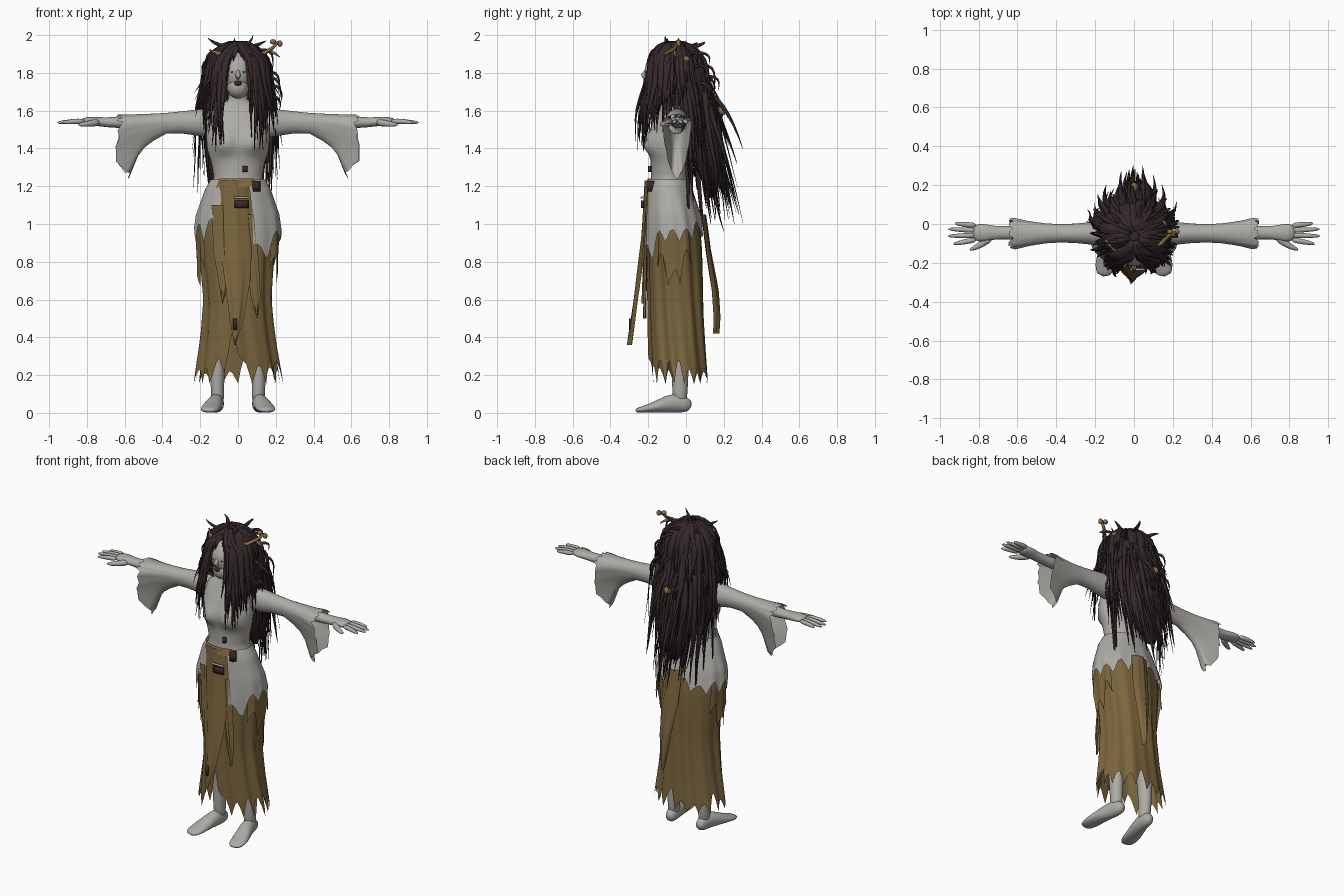
import bpy, bmesh, random
from math import sin, cos, pi, exp, sqrt
from mathutils import Vector as V

random.seed(7)
R = random.uniform

def material(name, col):
    m = bpy.data.materials.new(name)
    m.diffuse_color = (*col, 1)
    return m

GREY = material("pale grey", (0.42, 0.41, 0.38))
CLOTH = material("ochre cloth", (0.195, 0.13, 0.047))
HAIR = material("dark hair", (0.036, 0.022, 0.023))
BONE = material("ornament tan", (0.25, 0.155, 0.055))
DARK = material("dark leather", (0.045, 0.02, 0.017))

class Part:
    """Collects tubes, grids and balls into one object."""
    def __init__(self, name, mat):
        self.name, self.mat, self.bm = name, mat, bmesh.new()

    def grid(self, rows, closed=False, caps=False):
        vs = [[self.bm.verts.new(p) for p in r] for r in rows]
        n = len(rows[0])
        for a, b in zip(vs, vs[1:]):
            for j in range(n if closed else n - 1):
                k = (j + 1) % n
                self.bm.faces.new((a[j], a[k], b[k], b[j]))
        if caps:
            self.bm.faces.new(vs[0][::-1])
            self.bm.faces.new(vs[-1])
        return self

    def tube(self, pts, radii, ref=(0, 1, 0), n=10):
        pts, ref, rows = [V(p) for p in pts], V(ref), []
        for i, p in enumerate(pts):
            t = (pts[min(i + 1, len(pts) - 1)] - pts[max(i - 1, 0)]).normalized()
            w = (ref - t * ref.dot(t)).normalized()
            h = t.cross(w)
            rw, rh = radii[i] if isinstance(radii[i], tuple) else (radii[i],) * 2
            rows.append([p + w * rw * cos(2 * pi * j / n) + h * rh * sin(2 * pi * j / n) for j in range(n)])
        return self.grid(rows, True, True)

    def wisp(self, a, b, c, w, ref):
        a, b, c = V(a), V(b), V(c)
        ts = [i / 7 for i in range(8)]
        return self.tube([a * (1 - t) ** 2 + b * 2 * t * (1 - t) + c * t * t for t in ts],
                         [w * (1 - t ** 1.5) + .0012 for t in ts], ref, 5)

    def ball(self, c, r, seg=20):
        got = bmesh.ops.create_uvsphere(self.bm, u_segments=seg, v_segments=seg // 2, radius=1)
        for v in got["verts"]:
            v.co = V([c[i] + v.co[i] * r[i] for i in range(3)])
        return self

    def done(self, sub=0):
        bmesh.ops.recalc_face_normals(self.bm, faces=self.bm.faces)
        for f in self.bm.faces:
            f.smooth = True
        me = bpy.data.meshes.new(self.name)
        self.bm.to_mesh(me)
        me.materials.append(self.mat)
        ob = bpy.data.objects.new(self.name, me)
        bpy.context.collection.objects.link(ob)
        if sub:
            m = ob.modifiers.new("smooth", "SUBSURF")
            m.levels = m.render_levels = sub

def lerp(table, z):                                       # rows run from high z to low z
    for a, b in zip(table, table[1:]):
        if z >= b[0]:
            f = max(0, (a[0] - z) / (a[0] - b[0]))
            return [p + (q - p) * f for p, q in zip(a[1:], b[1:])]
    return table[-1][1:]

def on_body(table, a, z, off=0.0, fold=0.0):              # oval section, angle 0 faces front
    rx, yf, yb = lerp(table, z)
    k = 1 + fold * (.6 * sin(9 * a + 1 + 2 * z) + .5 * sin(14 * a + 5 * z))
    return V(((rx + off) * k * sin(a), (yf + yb) / 2 - ((yb - yf) / 2 + off) * k * cos(a), z))

bump = lambda a, c, w: exp(-((a - c) / w) ** 2)

# torso with neck and clothed bust
TORSO = [(1.74, .045, -.15, -.06), (1.66, .05, -.125, -.035), (1.63, .09, -.13, -.02), (1.60, .15, -.145, -.005),
         (1.53, .165, -.178, .005), (1.46, .168, -.19, .005), (1.39, .162, -.19, 0), (1.32, .14, -.187, 0),
         (1.25, .128, -.185, .005), (1.21, .14, -.19, .015), (1.15, .165, -.19, .03)]
rows = []
for i in range(31):
    ring = [on_body(TORSO, 2 * pi * j / 36, 1.74 - .59 * i / 30) for j in range(36)]
    for v in ring:
        if v.y < -.06:
            v.y -= .047 * bump(abs(v.x), .075, .062) * bump(v.z, 1.42, .075 if v.z > 1.42 else .05)
    rows.append(ring)
Part("torso", GREY).grid(rows, True, True).done()

# head, nose, mouth and eyes
p = Part("head", GREY).ball((0, -.12, 1.8), (.082, .1, .11)).ball((0, -.15, 1.725), (.058, .067, .062))
p.tube([(0, -.205, 1.82), (0, -.226, 1.787), (0, -.215, 1.772)], [.007, .014, .011]).done()
p = Part("mouth", DARK).ball((0, -.213, 1.745), (.02, .012, .014), 12)
p.ball((-.03, -.211, 1.805), (.011, .005, .003), 10).ball((.03, -.211, 1.805), (.011, .005, .003), 10).done()

SLEEVE = ((.10, .07, .09, .065), (.2, .068, .075, .06), (.3, .056, .06, .05), (.38, .048, .062, .047),
          (.45, .044, .1, .05), (.5, .042, .135, .056), (.54, .04, .18, .062), (.575, .04, .25, .07), (.6, .038, .3, .075))
for s, side in ((-1, "left"), (1, "right")):
    # forearm, hand and fingers
    p = Part(side + "_hand", GREY)
    p.tube([(s * x, -.045, z) for x, z in ((.45, 1.54), (.66, 1.537), (.72, 1.54), (.77, 1.545), (.835, 1.545))],
           [.042, (.036, .03), (.036, .026), (.05, .025), (.047, .019)])
    for by, tx, ty in ((-.008, .925, .004), (-.033, .962, -.026), (-.058, .965, -.062), (-.08, .935, -.105)):
        p.tube([(s * .805, by, 1.545), (s * .88, (by + ty) / 2, 1.543), (s * tx, ty, 1.536)], [.017, .0145, .008], n=8)
    p.tube([(s * .73, -.065, 1.54), (s * .79, -.11, 1.53), (s * .85, -.136, 1.525)], [.024, .018, .009], n=8).done(1)

    # sleeve with a torn hanging cuff
    rows, n = [], 40
    jag = [R(.5, 1) if j % 4 == 0 else R(0, .35) for j in range(n)]
    for x, top, drop, wy in SLEEVE:
        row, end = [], max(0, (x - .4) / .2)
        for j in range(n):
            sn, cs = sin(2 * pi * j / n), cos(2 * pi * j / n)
            low = max(0, -sn)
            dz = top * sn if sn > 0 else drop * sn * (1 - .3 * jag[j] * end * (1 - low ** 6))
            xx = x + end ** 2 * (.045 * (1 - low) + .05 * bump(low, .6, .2) - .035 * jag[j] - .015 * low ** 4)
            row.append((s * xx, -.048 + wy * cs * (1 - .15 * low * end) * (1 + .1 * jag[j] * end), 1.54 + dz))
        rows.append(row)
    Part(side + "_sleeve", GREY).grid(rows, True).done()

    # leg and foot
    p = Part(side + "_leg", GREY)
    p.tube([(s * x, y, z) for x, y, z in ((.095, -.06, .95), (.1, -.05, .6), (.108, -.035, .38), (.11, -.03, .2),
            (.108, -.033, .11), (.108, -.03, .04))], [.085, .062, .052, (.04, .046), (.035, .042), .036], (1, 0, 0), 12)
    p.tube([(s * x, y, z) for x, y, z in ((.105, .028, .03), (.107, 0, .045), (.115, -.07, .055), (.135, -.14, .036),
            (.15, -.215, .02), (.158, -.272, .012))],
           [(.022, .022), (.036, .046), (.042, .056), (.05, .036), (.056, .02), (.036, .012)], (1, 0, 0), 12).done(1)

# ragged skirt layers
SKIRT = [(1.25, .128, -.187, .008), (1.18, .165, -.2, .025), (1.05, .203, -.203, .06), (.93, .208, -.203, .08),
         (.8, .192, -.2, .085), (.6, .175, -.198, .09), (.4, .192, -.195, .1), (.15, .232, -.188, .118)]

def skirt(name, mat, top, a0, a1, n, hem, off, fold, tear=1.0, flare=0.0):
    cols, big = [], 0
    for i in range(n + 1):
        a = a0 + (a1 - a0) * i / n
        big = R(.6, 1.6) if i % 5 == 0 else big
        low = hem(a) + (0, .04, .075, .085, .05)[i % 5] * big * tear
        cols.append([on_body(SKIRT, a, top + (low - top) * k / 16, off + flare * (k / 16) ** 2,
                             fold * min(1, k / 8)) for k in range(17)])
    Part(name, mat).grid(cols).done()

skirt("long_skirt", CLOTH, 1.2, -pi, pi, 90, lambda a: .155 + .22 * bump(a, -.12, .2), 0, .05)
skirt("hip_wrap", GREY, 1.235, .36, 2 * pi - .45, 60,
      lambda a: .9 - .12 * bump(a, .68, .2) + .04 * bump(a, pi, .8), .01, .012, 1, .014)
for s, side in ((-1, "left"), (1, "right")):
    skirt(side + "_torn_layer", CLOTH, 1.0, s * .95, s * 2.1, 15, lambda a: .63 + .25 * abs(abs(a) - 1.5), .01, .03, 1, .015)
skirt("belt", BONE, 1.24, -.75, .62, 20, lambda a: 1.19, .014, 0, .1)

# hanging cloth strips: rows are z, left x, right x, y
def strip(name, rows, bulge, n=8):
    out = []
    table = [(r[0], *r[1:]) for r in rows]
    for i in range(15):
        z = rows[0][0] + (rows[-1][0] - rows[0][0]) * i / 14
        l, r, y = lerp(table, z)
        out.append([(l + (r - l) * k / n, y + bulge * (.5 - sin(pi * k / n)) + .006 * cos(2.4 * k + 5 * z), z) for k in range(n + 1)])
    Part(name, CLOTH).grid(out).done()

strip("front_apron", [(1.23, -.1, .06, -.2), (1.05, -.1, .065, -.212), (.9, -.1, .075, -.225), (.7, -.07, .065, -.248),
                      (.5, -.045, .03, -.275), (.36, -.02, -.012, -.297)], .026)
strip("front_left_strip", [(1.1, -.14, -.04, -.2), (.85, -.13, -.04, -.212), (.68, -.1, -.05, -.22), (.58, -.085, -.08, -.225)], .015)
strip("front_right_strip", [(1.05, .03, .09, -.205), (.8, .04, .11, -.212), (.6, .07, .12, -.215), (.5, .1, .105, -.215)], .015)
strip("back_strip", [(1.05, -.03, .09, .09), (.85, -.02, .1, .12), (.65, .01, .09, .155), (.5, .03, .075, .165), (.42, .05, .055, .16)], -.025)

# buckle, pouch and patches
p = Part("belt_fittings", DARK)
for c, r in (((.02, -.23, 1.105), (.03, .008, .02)), ((.037, -.192, 1.29), (.011, .008, .016)),
             ((.095, -.185, 1.2), (.018, .018, .028)), ((-.015, -.292, .47), (.008, .008, .03))):
    p.tube([(c[0], c[1], c[2] - r[2]), (c[0], c[1], c[2] + r[2])], [(r[0] * 1.3, r[1] * 1.3)] * 2, (1, .01, 0), 6)
p.done()
Part("buckle_bar", GREY).tube([(-.02, -.234, 1.14), (.06, -.234, 1.14)], [.007, .007], n=6).done()

# hair: scalp and back mass
p = Part("hair_mass", HAIR).ball((0, -.045, 1.835), (.135, .128, .125))
p.tube([(0, 0, 1.88), (0, .02, 1.75), (0, .05, 1.6), (0, .08, 1.4), (0, .115, 1.25), (0, .14, 1.14)],
       [(.11, .09), (.15, .095), (.165, .085), (.14, .07), (.1, .04), (.04, .015)], (1, 0, 0), 16).done()

# hair locks falling around the head
def lock(p, a, zend, width, size=1.0, part=1.0, wild=.045):
    back, front = max(0, -cos(a)), max(0, cos(a))
    n, pts, rad, ph = 12, [], [], R(0, 6)
    flick, bend, wave = R(-.015, wild), R(-.04, .04), R(.003, .011)
    for i in range(n):
        t = i / (n - 1)
        z = 1.965 + (zend - 1.965) * t ** 1.35
        r = .158 * sqrt(max(.03, 1 - ((z - 1.8) / .17) ** 2)) if z > 1.8 else .158 + .03 * min(1, (1.8 - z) / .2)
        r = r * size + flick * t ** 3 + wave * sin(8 * t + ph)
        fall = max(0, 1.8 - z)
        tight = 1 - .4 * back * min(1, max(0, 1.5 - z) / .4)
        aa = a * min(1, part + 2 * t) + bend * (3 * t * t + sin(6 * t + ph) * .8)
        pts.append((r * sin(aa) * tight, -.06 - r * .95 * cos(aa) + back * fall * .17 - front * .025 * min(1, fall * 4), z))
        w = width * min(1, .45 + 2.2 * t) * (1 - t ** 2.2) + .0015
        rad.append((w, w * .38))
    p.tube(pts, rad, (cos(a), sin(a), 0), 6)

p = Part("hair_locks", HAIR)
# each group: count, angle range, end height range, width range, size range, parting, wildness
for count, aa, zz, ww, ss, part, wild in (
        (16, (.42, .95), (1.38, 1.56), (.012, .022), (.95, 1.08), .4, .03),
        (22, (.95, 1.8), (1.42, 1.7), (.016, .026), (.92, 1.06), 1, .05),
        (10, (1.75, 2.15), (1.18, 1.4), (.01, .018), (1.0, 1.2), 1, .07),
        (36, (1.85, pi), (.98, 1.32), (.015, .028), (.82, 1.08), 1, .05),
        (16, (1.6, pi), (1.4, 1.72), (.018, .028), (1.0, 1.12), 1, .06),
        (3, (.1, .4), (1.86, 1.9), (.016, .018), (.98, 1.02), 1, .02),
        (3, (.36, .45), (1.55, 1.7), (.014, .018), (.98, 1.04), .3, .01)):
    for s in (-1, 1):
        for i in range(count):
            lock(p, s * R(*aa), R(*zz), R(*ww), R(*ss), part, wild)
p.done()

# loose wisps
p = Part("hair_wisps", HAIR)
for i in range(44):
    a, z = R(.8, 2 * pi - .8), R(1.6, 1.92)
    d, r = V((sin(a), -cos(a), 0)), .15 if z < 1.85 else .11
    c, reach = V((0, -.04, z)), R(.04, .09)
    p.wisp(c + d * r * .8, c + d * (r + reach * 1.3) + V((0, 0, R(0, .05))), c + d * (r + reach * .9) - V((0, 0, R(.03, .15))), .009, (.1, .2, 1))
for x, y, tx, ty, tz in ((-.05, -.08, -.16, -.1, 1.985), (.03, -.1, .08, -.11, 1.998), (-.02, -.06, -.02, -.04, 1.985),
                         (.06, -.03, .15, 0, 1.97), (-.07, 0, -.14, .06, 1.96), (.02, .02, .04, .1, 1.965)):
    p.wisp((x, y, 1.93), (tx * .8, ty, 1.955), (tx, ty, tz), .012, (.3, 1, .1))
for x, ty, tz in ((.04, .3, 1.4), (-.06, .27, 1.32), (.09, .25, 1.22), (-.02, .25, 1.05), (0, .2, .96), (.13, .2, 1.15), (-.13, .2, 1.13)):
    p.wisp((x, .1, 1.7), (x * 1.3, ty - .08, tz + .25), (x * 1.1, ty, tz), .015, (1, 0, 0))
p.done()

# small branching bone ornaments in the hair
p = Part("hair_ornaments", BONE)
p.tube([(.08, -.13, 1.89), (.14, -.1, 1.905), (.18, -.06, 1.93), (.215, -.04, 1.965)], [.01, .012, .01, .007], (0, 0, 1), 6)
p.tube([(.165, -.06, 1.92), (.2, -.06, 1.9), (.22, -.05, 1.885)], [.009, .007, .003], (0, 1, .1), 6)
p.ball((.185, -.04, 1.965), (.018, .014, .014), 10).ball((.222, -.04, 1.955), (.014, .014, .018), 10)
p.tube([(-.06, -.15, 1.89), (-.1, -.13, 1.9), (-.15, -.08, 1.92)], [.01, .014, .004], (0, 0, 1), 6)
p.ball((0, .19, 1.6), (.022, .025, .025), 10).ball((.15, 0, 1.87), (.02, .02, .02), 10).done()
